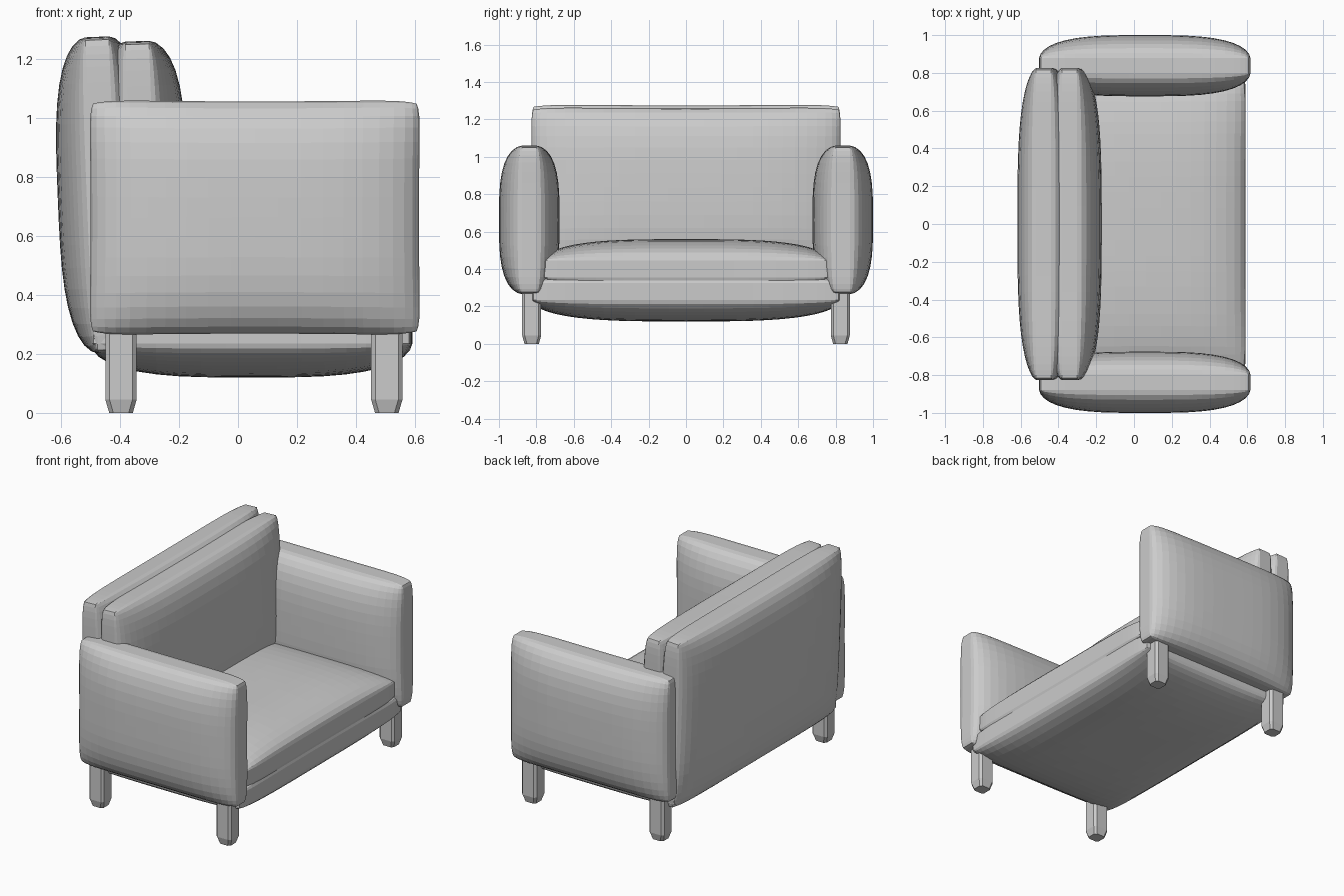
import bpy, bmesh, math
from mathutils import Vector

if "Cube" in bpy.data.objects:
    bpy.data.objects.remove(bpy.data.objects["Cube"])


def finish(bm, name, loc, tilt=0.0):
    bmesh.ops.recalc_face_normals(bm, faces=bm.faces[:])
    me = bpy.data.meshes.new(name)
    bm.to_mesh(me)
    bm.free()
    ob = bpy.data.objects.new(name, me)
    ob.location = loc
    ob.rotation_euler = (0, math.radians(tilt), 0)
    bpy.context.collection.objects.link(ob)
    return ob


def cushion(name, loc, half, axis, rim, segs, tilt=0.0):
    """Puffed pad: rectangular outline, thin rim, bulging along the given axis."""
    bm = bmesh.new()
    bmesh.ops.create_grid(bm, x_segments=segs[0], y_segments=segs[1], size=1)
    geo = bmesh.ops.extrude_face_region(bm, geom=bm.faces[:], use_keep_orig=True)
    front = {g for g in geo["geom"] if isinstance(g, bmesh.types.BMVert)}
    a, b = [i for i in range(3) if i != axis]
    for vert in bm.verts:
        # grid lines get closer together near the rim
        u = math.sin(max(-1, min(1, vert.co.x)) * math.pi / 2)
        v = math.sin(max(-1, min(1, vert.co.y)) * math.pi / 2)
        puff = math.sqrt(max(0, 1 - abs(u) ** 3.3) * max(0, 1 - abs(v) ** 3.3))
        t = rim + (half[axis] - rim) * puff
        # rounded corners and slightly drawn-in edges
        corner = 0.014 * abs(u * v) ** 10
        co = Vector((0, 0, 0))
        co[a] = u * (half[a] - 0.006 * (1 - v * v) - corner)
        co[b] = v * (half[b] - 0.006 * (1 - u * u) - corner)
        co[axis] = t if vert in front else -t
        vert.co = co
    return finish(bm, name, loc, tilt)


def leg(name, x, y):
    """Square post with chamfered edges and a tapered foot."""
    bm = bmesh.new()
    rings = []
    for z, w in ((0, 0.040), (0.045, 0.053), (0.34, 0.053)):
        c = w - 0.014
        pts = ((w, -c), (w, c), (c, w), (-c, w), (-w, c), (-w, -c), (-c, -w), (c, -w))
        rings.append([bm.verts.new((px, py * 0.96, z)) for px, py in pts])
    for lo, hi in zip(rings, rings[1:]):
        for i in range(8):
            j = (i + 1) % 8
            bm.faces.new((lo[i], lo[j], hi[j], hi[i]))
    bm.faces.new(rings[0])
    bm.faces.new(rings[-1])
    return finish(bm, name, (x, y, 0))


# seat base and seat cushion
cushion("seat_base", (0.045, 0, 0.28), (0.55, 0.83, 0.16), 2, 0.045, (20, 28))
cushion("seat_cushion", (0.06, 0, 0.40), (0.535, 0.77, 0.16), 2, 0.045, (20, 28))

# back pads, leaning slightly backwards
cushion("back_frame", (-0.457, 0, 0.74), (0.155, 0.83, 0.54), 0, 0.04, (28, 20), -2.3)
cushion("back_cushion", (-0.327, 0, 0.83), (0.153, 0.83, 0.435), 0, 0.04, (28, 18), -2)

# arms and legs on both sides
for side, label in ((-1, "right"), (1, "left")):
    cushion(f"{label}_arm", (0.057, side * 0.838, 0.663), (0.563, 0.162, 0.4), 1, 0.04, (22, 18))
    leg(f"{label}_front_leg", 0.505, side * 0.825)
    leg(f"{label}_back_leg", -0.397, side * 0.825)
